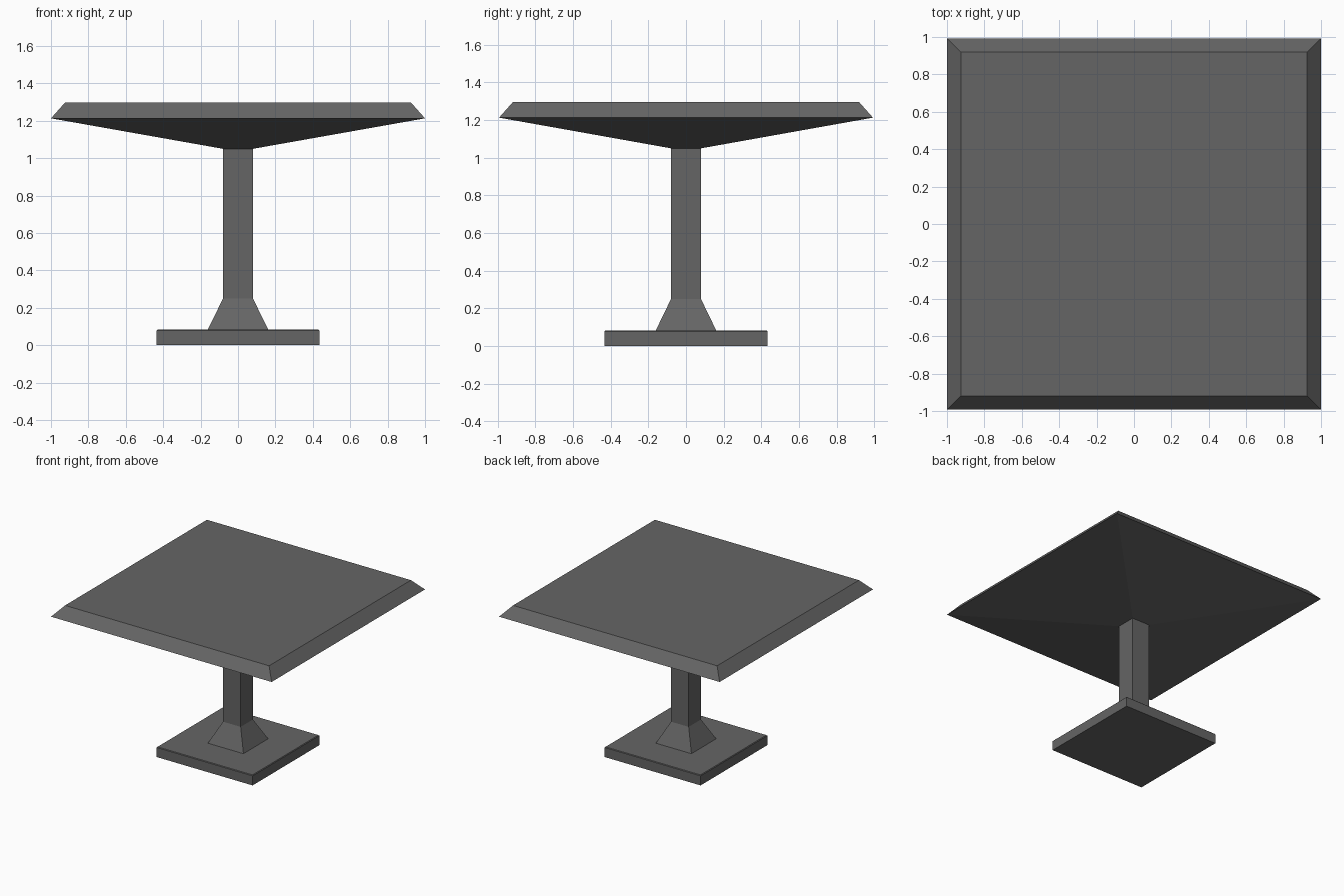
import bpy
import bmesh

cube = bpy.data.objects.get("Cube")
if cube:
    bpy.data.objects.remove(cube, do_unlink=True)

# Single dark grey finish
grey = bpy.data.materials.new("dark_grey")
grey.use_nodes = True
colour = (0.13, 0.13, 0.13, 1)
grey.diffuse_color = colour
bsdf = grey.node_tree.nodes["Principled BSDF"]
bsdf.inputs["Base Color"].default_value = colour
bsdf.inputs["Roughness"].default_value = 0.8

DEPTH = 0.993  # depth relative to width


def square_loft(name, sections):
    """Stack square rings given as (half width, height) and cap both ends."""
    bm = bmesh.new()
    rings = []
    for half, z in sections:
        corners = ((-1, -1), (1, -1), (1, 1), (-1, 1))
        rings.append([bm.verts.new((sx * half, sy * half * DEPTH, z)) for sx, sy in corners])
    for low, high in zip(rings, rings[1:]):
        for i in range(4):
            j = (i + 1) % 4
            bm.faces.new((low[i], low[j], high[j], high[i]))
    bm.faces.new(rings[0][::-1])
    bm.faces.new(rings[-1])
    mesh = bpy.data.meshes.new(name)
    bm.to_mesh(mesh)
    bm.free()
    mesh.materials.append(grey)
    obj = bpy.data.objects.new(name, mesh)
    bpy.context.collection.objects.link(obj)
    return obj


# Foot plate with a slightly eased top edge
square_loft("foot_plate", [(0.435, 0), (0.435, 0.078), (0.43, 0.083)])

# Flared foot and straight column
square_loft("column", [(0.163, 0.08), (0.08, 0.25), (0.08, 1.055)])

# Table top: tapered underside, sharp rim, sloping edge
square_loft("table_top", [(0.08, 1.05), (1.0, 1.213), (0.925, 1.297)])
